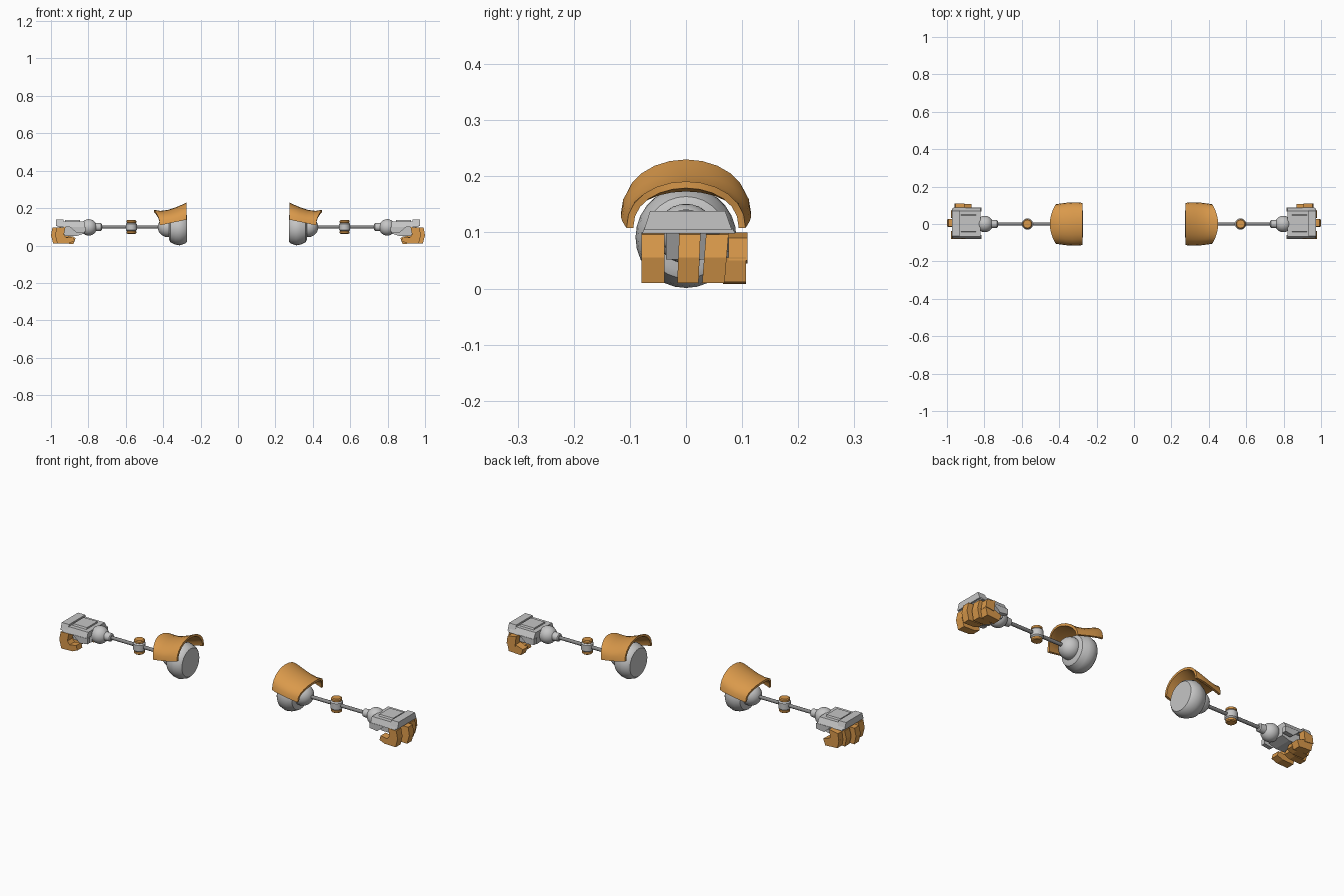
import bpy, bmesh, math
from mathutils import Vector

if "Cube" in bpy.data.objects:
    bpy.data.objects.remove(bpy.data.objects["Cube"])


def material(name, rgb):
    m = bpy.data.materials.new(name)
    m.diffuse_color = (*rgb, 1)
    m.use_nodes = True
    m.node_tree.nodes["Principled BSDF"].inputs["Base Color"].default_value = m.diffuse_color
    return m


ORANGE = material("orange", (0.70, 0.32, 0.07))
GREY = material("light grey", (0.56, 0.56, 0.56))
DARK = material("rod grey", (0.25, 0.25, 0.25))


def finish(name, bm, mat, smooth=35):
    """Turn a +x side bmesh into an object mirrored to the other side."""
    bmesh.ops.remove_doubles(bm, verts=bm.verts, dist=1e-5)
    bmesh.ops.recalc_face_normals(bm, faces=bm.faces)
    for f in bm.faces:
        f.smooth = smooth > 0
    for e in bm.edges:
        e.smooth = e.calc_face_angle(0) < math.radians(smooth)
    me = bpy.data.meshes.new(name)
    bm.to_mesh(me)
    bm.free()
    me.materials.append(mat)
    ob = bpy.data.objects.new(name, me)
    bpy.context.collection.objects.link(ob)
    mod = ob.modifiers.new("mirror", 'MIRROR')
    mod.use_mirror_merge = False
    return ob


def loft(name, rings, mat, smooth=35, strip_caps=False):
    """Skin closed rings of equal length and cap both ends."""
    bm = bmesh.new()
    vs = [[bm.verts.new(p) for p in r] for r in rings]
    n = len(vs[0])
    for a, b in zip(vs, vs[1:]):
        for i in range(n):
            j = (i + 1) % n
            bm.faces.new((a[i], a[j], b[j], b[i]))
    for r in (vs[0], vs[-1]):
        if strip_caps:
            for i in range(n // 2 - 1):
                bm.faces.new((r[i], r[i + 1], r[n - 2 - i], r[n - 1 - i]))
        else:
            bm.faces.new(r)
    return finish(name, bm, mat, smooth)


def lathe(name, profile, mat, centre, axis='X', seg=24):
    """Revolve (position, radius) pairs about a line through centre."""
    rings = []
    for d, r in profile:
        ring = []
        for i in range(seg):
            a = 2 * math.pi * i / seg
            c, s = r * math.cos(a), r * math.sin(a)
            ring.append(Vector(centre) + Vector((d, c, s) if axis == 'X' else (c, s, d)))
        rings.append(ring)
    return loft(name, rings, mat)


def prism(name, x0, x1, section, mat):
    """Extrude a (y, z) outline along x."""
    return loft(name, [[(x, y, z) for y, z in section] for x in (x0, x1)], mat, 0)


def finger(name, path, y0, y1, mat, lean=0.0):
    """Extrude an (x, z) outline across y, leaning outward at the bottom."""
    return loft(name, [[(x, y + lean * (0.1 - z), z) for x, z in path]
                       for y in (y0, y1)], mat, 0)


def ball(name, centre, radius, mat):
    bm = bmesh.new()
    bmesh.ops.create_uvsphere(bm, u_segments=24, v_segments=14, radius=radius)
    bmesh.ops.translate(bm, verts=bm.verts, vec=centre)
    return finish(name, bm, mat)


# Shoulder: stepped dome with a flat inner disc
lathe("shoulder_dome", [(0.274, 0.072), (0.283, 0.081), (0.312, 0.09), (0.335, 0.086),
                        (0.362, 0.073), (0.368, 0.060)], GREY, (0, 0, 0.091), seg=28)
ball("shoulder_joint", (0.376, 0, 0.098), 0.053, GREY)

# Shoulder pad: flared arched shell; stations are x, top, skirt z, half width
STATIONS = [(0.275, 0.230, 0.138, 0.112), (0.300, 0.218, 0.134, 0.116),
            (0.335, 0.203, 0.128, 0.116), (0.375, 0.190, 0.121, 0.114),
            (0.415, 0.185, 0.114, 0.110), (0.450, 0.191, 0.108, 0.106)]
rings = []
for x, top, base, w in STATIONS:
    def arch(inset):
        pts = []
        for i in range(13):
            a = math.radians(-90 + 15 * i)
            back = 0.032 * math.sin(a) ** 2 * (x - 0.275) / 0.175
            pts.append((x - back, (w - inset) * math.sin(a),
                        base + (top - inset - base) * math.cos(a) ** 0.9
                        if abs(a) < 1.55 else base))
        return pts
    rings.append(arch(0) + arch(0.012)[::-1])
loft("shoulder_pad", rings, ORANGE, 40, strip_caps=True)

# Arm rods
lathe("upper_arm_rod", [(0.41, 0.009), (0.57, 0.009)], DARK, (0, 0, 0.099), seg=12)
lathe("forearm_rod", [(0.57, 0.009), (0.76, 0.009)], DARK, (0, 0, 0.099), seg=12)

# Elbow: upright barrel with coloured caps
lathe("elbow_barrel", [(-0.024, 0.022), (-0.016, 0.030), (0.016, 0.030), (0.024, 0.022)],
      GREY, (0.57, 0, 0.099), 'Z')
for label, s in (("top", 1), ("bottom", -1)):
    lathe("elbow_cap_" + label, [(s * 0.020, 0.022), (s * 0.024, 0.026),
                                 (s * 0.033, 0.026), (s * 0.037, 0.021)],
          ORANGE, (0.57, 0, 0.099), 'Z')

# Wrist: cuff and ball
lathe("wrist_cuff", [(0.728, 0.015), (0.732, 0.020), (0.775, 0.023)], GREY, (0, 0, 0.099))
ball("wrist_ball", (0.798, 0, 0.097), 0.044, GREY)

# Hand: tapered back plate, raised panels and palm
prism("hand_back", 0.82, 0.965, [(-0.078, 0.098), (-0.066, 0.128), (0.070, 0.128),
                                 (0.088, 0.098)], GREY)
prism("hand_panel", 0.845, 0.925, [(-0.045, 0.126), (-0.040, 0.136), (0.046, 0.136),
                                   (0.051, 0.126)], GREY)
prism("knuckle_plate", 0.932, 0.974, [(-0.075, 0.104), (-0.064, 0.138), (0.070, 0.138),
                                      (0.082, 0.104)], GREY)
finger("palm", [(0.82, 0.10), (0.82, 0.065), (0.86, 0.052), (0.925, 0.052),
                (0.95, 0.10)], -0.036, 0.060, GREY)
for label, y0, y1 in (("front", -0.079, -0.058), ("back", 0.066, 0.089)):
    finger("hand_side_" + label, [(0.815, 0.10), (0.815, 0.072), (0.86, 0.066),
                                  (0.90, 0.10)], y0, y1, GREY)

# Fingers: hooked downward then curled inward
HOOK = [(0.935, 0.098), (0.982, 0.096), (0.990, 0.055), (0.978, 0.010), (0.915, 0.012),
        (0.885, 0.024), (0.892, 0.048), (0.930, 0.042), (0.943, 0.058)]


def hook(name, dx, y0, y1, lean):
    finger(name, [(x + dx, z) for x, z in HOOK], y0, y1, ORANGE, lean)


hook("middle_finger", 0.010, -0.012, 0.026, -0.04)
hook("front_finger", -0.012, -0.079, -0.038, 0.0)
hook("back_finger", -0.012, 0.036, 0.076, -0.08)

# Thumb: angled block outside the palm with a curled tip
finger("thumb_base", [(0.905, 0.100), (0.955, 0.090), (0.960, 0.050), (0.912, 0.045)],
       0.076, 0.110, ORANGE)
finger("thumb_tip", [(0.912, 0.055), (0.960, 0.055), (0.950, 0.012), (0.880, 0.008),
                     (0.868, 0.040)], 0.066, 0.107, ORANGE)
